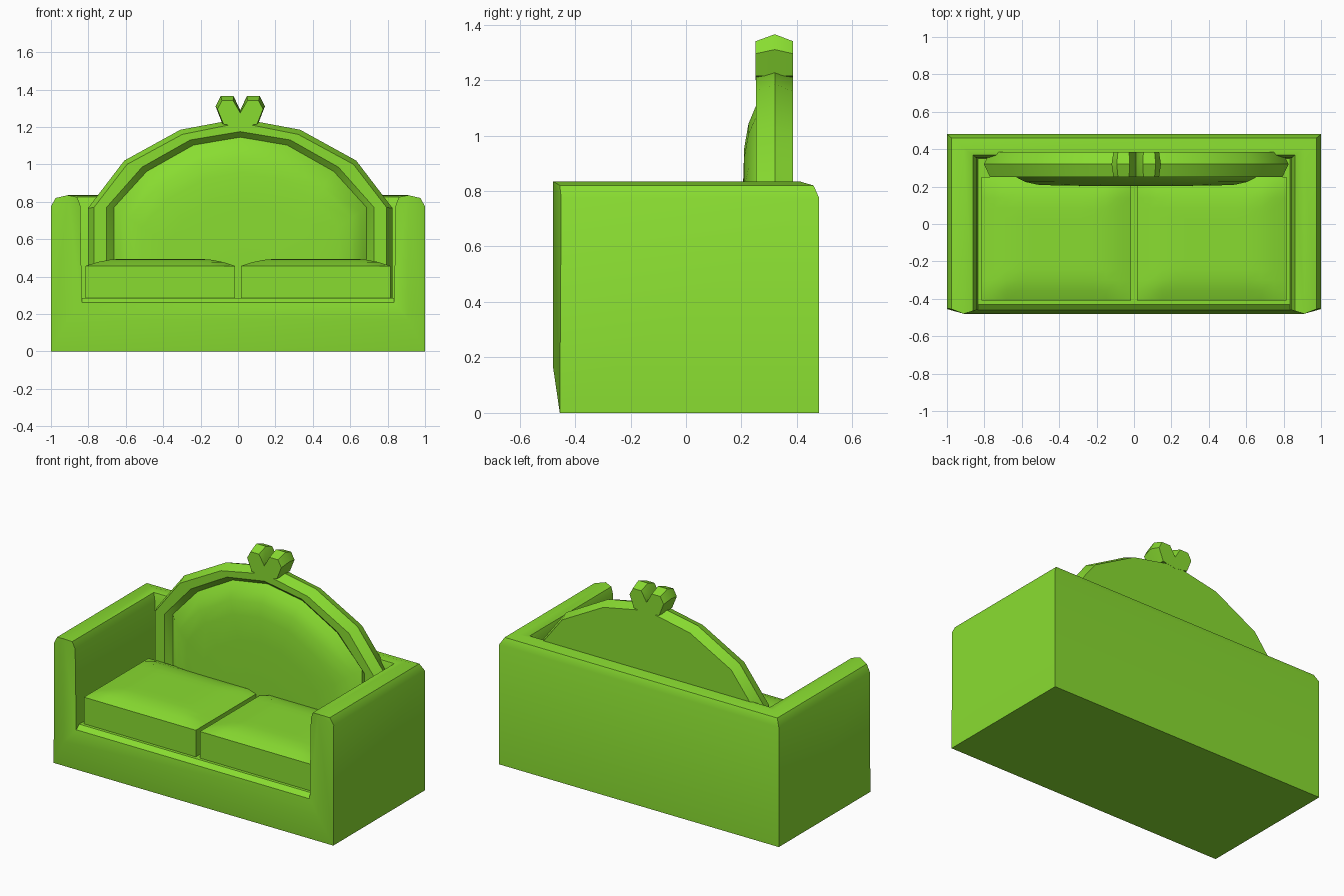
import bpy, bmesh, math

old = bpy.data.objects.get("Cube")
if old:
    bpy.data.objects.remove(old, do_unlink=True)

green = bpy.data.materials.new("leaf_green")
green.use_nodes = True
colour = (0.25, 0.72, 0.03, 1)
green.diffuse_color = colour
green.node_tree.nodes["Principled BSDF"].inputs["Base Color"].default_value = colour


def finish(name, bm, angle=35):
    bmesh.ops.remove_doubles(bm, verts=bm.verts, dist=0.0005)
    bmesh.ops.recalc_face_normals(bm, faces=bm.faces)
    mesh = bpy.data.meshes.new(name)
    bm.to_mesh(mesh)
    bm.free()
    mesh.materials.append(green)
    ob = bpy.data.objects.new(name, mesh)
    bpy.context.collection.objects.link(ob)
    bpy.ops.object.select_all(action="DESELECT")
    ob.select_set(True)
    bpy.context.view_layer.objects.active = ob
    bpy.ops.object.shade_smooth_by_angle(angle=math.radians(angle))
    return ob


def loft(bm, rings, closed=True, cap_first=False, cap_last=False):
    rows = [[bm.verts.new(p) for p in ring] for ring in rings]
    for a, b in zip(rows, rows[1:]):
        n = len(a)
        for i in range(n if closed else n - 1):
            j = (i + 1) % n
            bm.faces.new((a[i], a[j], b[j], b[i]))
    if cap_first:
        bm.faces.new(rows[0])
    if cap_last:
        bm.faces.new(rows[-1])


def add_face(bm, *points):
    bm.faces.new([bm.verts.new(p) for p in points])


# Sofa shell: one wall section (inset, height, front y) swept round three sides
section = [(0, 0, -.455), (0, .775, -.45), (.025, .82, -.455), (.09, .835, -.48),
           (.14, .825, -.465), (.157, .78, -.46), (.165, .26, -.46)]
bm = bmesh.new()
path = []
for s in (1, -1):
    front = [(s * (1 - d), y, z) for d, z, y in section]
    corner = [(s * (1 - d), .48 - d * .8, z) for d, z, y in section]
    path += [front, corner] if s == 1 else [corner, front]
loft(bm, path, closed=False)

# Front frame: arm fronts and the seat rail, creased along a raised line
for f in (path[0], path[-1]):
    s = 1 if f[0][0] > 0 else -1
    low = (s * .91, -.48, .17)
    add_face(bm, f[0], f[1], f[3], low)
    add_face(bm, f[1], f[2], f[3])
    add_face(bm, f[3], f[5], f[6], low)
    add_face(bm, f[3], f[4], f[5])
rail = [[(s * x, y, z) for s in (-1, 1)] for x, y, z in
        ((1, -.455, 0), (.91, -.48, .17), (.835, -.46, .26),
         (.835, -.43, .285), (.835, .348, .285))]
loft(bm, rail, closed=False)
add_face(bm, (-1, -.455, 0), (1, -.455, 0), (1, .48, 0), (-1, .48, 0))
finish("sofa_shell", bm)


# Seat cushions: boxes with a softly domed top
def cushion(name, x0, x1, y0=-.41, y1=.25, z0=.28, n=12):
    bm = bmesh.new()

    def top(i, j):
        edge = min(i, n - i, j, n - j) / n
        return .457 + .038 * (1 - (1 - min(1, edge / .25)) ** 2)

    grid = [[(x0 + (x1 - x0) * i / n, y0 + (y1 - y0) * j / n, top(i, j))
             for i in range(n + 1)] for j in range(n + 1)]
    loft(bm, grid, closed=False)
    corners = [(x0, y0), (x1, y0), (x1, y1), (x0, y1)]
    border = (grid[0][:-1] + [r[-1] for r in grid[:-1]]
              + grid[-1][:0:-1] + [r[0] for r in grid[:0:-1]])
    loft(bm, [border, [(x, y, z0) for x, y, z in border]], cap_last=True)
    finish(name, bm)


cushion("right_seat_cushion", -.815, -.015)
cushion("left_seat_cushion", .015, .815)

# Arched backrest, symmetrical about a line just left of the middle
MID = .012


def arch(half, y):
    left = [(MID - x, y, z) for x, z in half if x > 0]
    return [(MID + x, y, z) for x, z in reversed(half)] + left


outer = [(0, 1.222), (.31, 1.16), (.605, 1.0), (.782, .77), (.782, .285)]
ridge = [(0, 1.245), (.32, 1.185), (.62, 1.02), (.815, .765), (.815, .285)]
inner = [(0, 1.175), (.268, 1.13), (.525, .985), (.715, .77), (.715, .285)]
recess = [(0, 1.145), (.25, 1.103), (.50, .962), (.675, .77), (.675, .285)]


def shrink(half, k):
    return [(x * k, .285 + (z - .285) * k) for x, z in half]


bm = bmesh.new()
loft(bm, [arch(outer, .385), arch(ridge, .32), arch(outer, .252), arch(inner, .252),
          arch(recess, .285)], cap_first=True)
finish("backrest_frame", bm)

# Padded panel bulging out of the frame
bm = bmesh.new()
loft(bm, [arch(shrink(recess, k), y) for k, y in
          ((1, .285), (.95, .25), (.88, .225), (.78, .21), (.6, .205), (.3, .204))],
     cap_last=True)
finish("backrest_panel", bm, 50)

# Pair of crest lobes on top of the arch
lobe = [(.0, 1.2), (.0, 1.275), (.038, 1.34), (.098, 1.34), (.122, 1.295), (.09, 1.215)]
lobe_ridge = [(.0, 1.2), (.0, 1.29), (.036, 1.365), (.104, 1.365), (.132, 1.31), (.095, 1.215)]
for name, s in (("left_crest_lobe", 1), ("right_crest_lobe", -1)):
    bm = bmesh.new()
    loft(bm, [[(MID + s * x, y, z) for x, z in half] for half, y in
              ((lobe, .251), (lobe_ridge, .32), (lobe, .386))],
         cap_first=True, cap_last=True)
    finish(name, bm)
